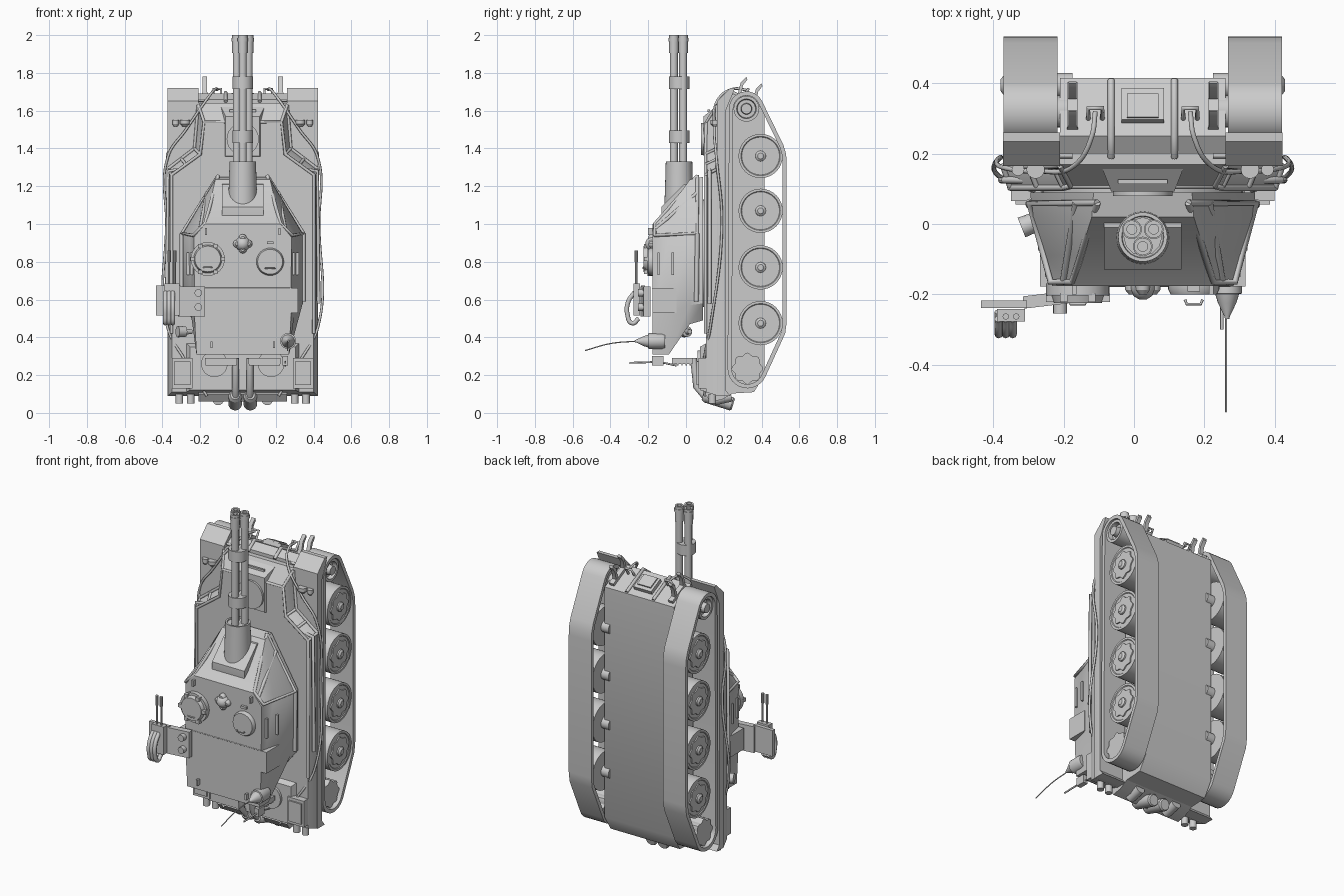
import bpy, bmesh, math
from mathutils import Vector

CX = 0.025  # the vehicle's own centre line


def add_mesh(name, verts, faces):
    me = bpy.data.meshes.new(name)
    me.from_pydata([tuple(v) for v in verts], [], faces)
    bm = bmesh.new()
    bm.from_mesh(me)
    bmesh.ops.recalc_face_normals(bm, faces=bm.faces)
    bm.to_mesh(me)
    bm.free()
    me.shade_smooth()
    me.set_sharp_from_angle(angle=math.radians(32))
    ob = bpy.data.objects.new(name, me)
    ob.location.x = CX
    bpy.context.collection.objects.link(ob)
    return ob


def loft(name, rings, closed=False):
    n, m = len(rings[0]), len(rings)
    verts = [p for r in rings for p in r]
    faces = []
    for k in range(m if closed else m - 1):
        a, b = k * n, ((k + 1) % m) * n
        faces += [(a + i, a + (i + 1) % n, b + (i + 1) % n, b + i) for i in range(n)]
    if not closed:
        faces += [tuple(range(n)), tuple(range((m - 1) * n, m * n))]
    return add_mesh(name, verts, faces)


def box(name, c, s, rx=0, rz=0):
    ring = lambda y: [(a * s[0] / 2, y, b * s[2] / 2) for a, b in ((-1, -1), (1, -1), (1, 1), (-1, 1))]
    ob = loft(name, [ring(-s[1] / 2), ring(s[1] / 2)])
    ob.location = (c[0] + CX, c[1], c[2])
    ob.rotation_euler = (rx, 0, rz)
    return ob


def lathe(name, p0, p1, prof, n=24):
    """Solid of revolution from p0 to p1; prof is (fraction, radius)."""
    p0, p1 = Vector(p0), Vector(p1)
    d = p1 - p0
    q = d.to_track_quat('Z', 'Y')
    ang = [2 * math.pi * i / n for i in range(n)]
    return loft(name, [[p0 + d * t + q @ Vector((r * math.cos(a), r * math.sin(a), 0)) for a in ang]
                       for t, r in prof])


def cyl(name, p0, p1, r, r1=None, n=24):
    return lathe(name, p0, p1, [(0, r), (1, r if r1 is None else r1)], n)


def prism(name, yz, u0, u1):
    return loft(name, [[(u, y, z) for y, z in yz] for u in (u0, u1)])


def plan(half, y):
    """Symmetric outline in the deck plane at height y."""
    return [(u, y, z) for u, z in half] + [(-u, y, z) for u, z in reversed(half)]


def tube(name, pts, r, smooth=False):
    cu = bpy.data.curves.new(name, 'CURVE')
    cu.dimensions, cu.bevel_depth, cu.bevel_resolution, cu.use_fill_caps = '3D', r, 2, True
    sp = cu.splines.new('BEZIER' if smooth else 'POLY')
    if smooth:
        sp.bezier_points.add(len(pts) - 1)
        for b, p in zip(sp.bezier_points, pts):
            b.co, b.handle_left_type, b.handle_right_type = p, 'AUTO', 'AUTO'
    else:
        sp.points.add(len(pts) - 1)
        for b, p in zip(sp.points, pts):
            b.co = (*p, 1)
    ob = bpy.data.objects.new(name, cu)
    ob.location.x = CX
    bpy.context.collection.objects.link(ob)


# Hull tub, raised deck and rear deck
prism("lower_hull", [(.20, .10), (.20, 1.66), (.25, 1.69), (.415, 1.61), (.415, .20), (.36, .11)], -.235, .235)
low = [(.235, 1.64), (.255, 1.40), (.398, 1.29), (.398, .09)]
top = [(.205, 1.54), (.225, 1.37), (.375, 1.26), (.375, .11)]
loft("upper_deck", [plan(low, .20), plan(low, .17), plan(top, .105)])
loft("engine_deck", [plan([(.30, .37), (.30, .11)], .11), plan([(.28, .35), (.28, .12)], .075)])
loft("glacis_block", [plan([(.12, 1.63), (.12, 1.34)], .17), plan([(.09, 1.57), (.09, 1.36)], .093)])
cyl("driver_hatch", (0, .10, 1.45), (0, .08, 1.45), .085)
box("glacis_handle", (0, .12, 1.60), (.14, .012, .012))
box("nose_box", (0, .335, 1.655), (.12, .10, .035), rx=-.45)
box("nose_box_lid", (0, .335, 1.675), (.09, .075, .015), rx=-.45)
prism("rear_plate", [(.10, .10), (.13, .06), (.19, .07), (.40, .19), (.20, .20)], -.235, .235)

# Track loop outline (y, z): sprocket arc, ground run, idler arc
arc = lambda cy, cz, r, a, b, n: [(cy + r * math.cos(math.radians(a + (b - a) * i / n)),
                                   cz + r * math.sin(math.radians(a + (b - a) * i / n))) for i in range(n + 1)]
outer = arc(.32, 1.61, .092, 180, 28, 12) + [(.515, 1.42), (.530, 1.37), (.533, 1.32), (.533, .48), (.525, .42)] \
    + arc(.325, .235, .105, -22, -180, 12)
N = len(outer)
inner = []
for i in range(N):
    d = (Vector(outer[(i + 1) % N]) - Vector(outer[i - 1])).normalized()
    inner.append((outer[i][0] + d.y * .022, outer[i][1] - d.x * .022))


def star(u0, u1, cy, cz, r):
    rings = []
    for u in (u0, u1):
        rings.append([(u, cy + r * (1 + .09 * math.cos(8 * a)) * math.cos(a),
                       cz + r * (1 + .09 * math.cos(8 * a)) * math.sin(a))
                      for a in [2 * math.pi * i / 48 for i in range(48)]])
    return rings


for s, side in ((-1, "left"), (1, "right")):
    loft("track_" + side, [[(s * u, *p) for p in ring] for u, ring in
                           ((.243, outer), (.396, outer), (.396, inner), (.243, inner))], closed=True)
    # Road wheels with lobed dish and hub
    for k, z in enumerate((1.36, 1.07, .77, .475)):
        lathe(f"road_wheel_{side}_{k}", (s * .25, .395, z), (s * .385, .395, z),
              [(0, .117), (1, .117), (1, .104), (.97, .100)], 32)
        loft(f"wheel_dish_{side}_{k}", star(s * .37, s * .388, .395, z, .078))
        lathe(f"wheel_hub_{side}_{k}", (s * .36, .395, z), (s * .405, .395, z), [(0, .03), (.8, .028), (1, .016)], 12)
        cyl(f"axle_{side}_{k}", (s * .2, .395, z), (s * .26, .395, z), .035)
    lathe("sprocket_" + side, (s * .25, .32, 1.61), (s * .385, .32, 1.61),
          [(0, .068), (1, .068), (1, .052), (.8, .048), (.8, .03), (1.06, .027)])
    loft("idler_" + side, star(s * .25, s * .375, .325, .235, .077))
    for z, y in ((1.61, .32), (.235, .325)):
        cyl("final_drive_" + side, (s * .2, y, z), (s * .26, y, z), .045)

    # Fenders
    prism("fender_" + side, [(.165, .09), (.165, 1.65), (.235, 1.72), (.26, 1.72), (.235, 1.66), (.21, 1.6),
                             (.21, .12), (.235, .09)], s * .235, s * .398)
    tube("fender_rail_" + side, [(s * .20, .195, 1.655), (s * .39, .195, 1.655)], .008)
    # Tubular deck edging and shoulder frames
    tube("deck_edge_" + side, [(0, .108, 1.54), (s * .205, .108, 1.54), (s * .225, .103, 1.37), (s * .377, .103, 1.26),
                               (s * .377, .103, .42)], .009)
    tube("deck_edge_outer_" + side, [(s * .235, .165, 1.63), (s * .255, .165, 1.40), (s * .398, .165, 1.29)], .009)
    for a, b in (((.205, .108, 1.54), (.235, .165, 1.63)), ((.225, .103, 1.37), (.255, .165, 1.40)),
                 ((.377, .103, 1.26), (.398, .165, 1.29)), ((.30, .103, 1.315), (.325, .165, 1.345))):
        tube("shoulder_strut_" + side, [(s * a[0], *a[1:]), (s * b[0], *b[1:])], .008)
    tube("front_bar_" + side, [(s * .27, .125, 1.30), (s * .395, .125, 1.28), (s * .402, .125, .58)], .010)
    # Headlights
    for u, r in ((.355, .018), (.305, .026)):
        lathe("headlight_" + side, (s * u, .155, 1.515), (s * u, .155, 1.55), [(0, r * .5), (.4, r), (1, r)], 16)
        cyl("headlight_post_" + side, (s * u, .15, 1.525), (s * u, .2, 1.525), .006, n=8)
    # Nose ribs, hooks, towing cable
    tube("nose_rib_" + side, [(s * .09, .19, 1.65), (s * .09, .25, 1.695), (s * .09, .41, 1.615)], .010)
    for y, z in ((.29, 1.675), (.37, 1.64)):
        prism("tow_hook_" + side, [(y, z), (y + .012, z + .06), (y + .035, z + .09), (y + .03, z + .105),
                                   (y, z + .075), (y - .02, z)], s * .188, s * .212)
    box("hook_base_" + side, (s * .2, .335, 1.658), (.03, .14, .02), rx=-.45)
    tube("tow_shackle_" + side, [(s * .115, .30, 1.67), (s * .115, .33, 1.715), (s * .155, .33, 1.715),
                                 (s * .155, .30, 1.67)], .007)
    tube("tow_cable_" + side, [(s * .135, .32, 1.71), (s * .145, .25, 1.715), (s * .19, .17, 1.66), (s * .30, .15, 1.50),
                               (s * .395, .16, 1.36), (s * .404, .19, 1.0), (s * .40, .13, .46),
                               (s * .30, .095, .27), (s * .19, .10, .09)], .007, smooth=True)
    # Rear deck fans, boxes, grilles, tail lights, exhausts
    cyl("deck_fan_" + side, (s * .15, .08, .26), (s * .15, .06, .26), .07, n=32)
    box("stowage_box_" + side, (s * .32, .09, .21), (.11, .05, .16))
    box("stowage_lid_" + side, (s * .32, .062, .21), (.085, .012, .125))
    box("rear_grille_" + side, (s * .115, -.02, .275), (.17, .11, .03))
    for i in range(5):
        box("grille_slat_" + side, (s * .115, -.065 + i * .022, .257), (.165, .007, .012))
    for u in (.335, .275):
        cyl("tail_light_" + side, (s * u, .14, .10), (s * u, .14, .05), .02, n=16)
    tube("exhaust_pipe_" + side, [(s * .038, .04, .29), (s * .038, .055, .14), (s * .038, .11, .075)], .018)
    lathe("exhaust_can_" + side, (s * .04, .09, .095), (s * .04, .25, .045), [(0, .025), (.1, .036), (.95, .036), (1, .03)])
    cyl("rear_tank_" + side, (s * .13, .15, .07), (s * .13, .24, .09), .03, n=16)

# Turret ring and faceted turret
cyl("turret_ring", (0, .115, .845), (0, .07, .845), .285, n=48)
loft("turret", [plan([(.14, 1.25), (.32, .95), (.32, .58), (.25, .49)], .09),
                plan([(.145, 1.235), (.315, .95), (.315, .57), (.25, .47)], .02),
                plan([(.18, 1.083), (.28, .94), (.275, .53), (.245, .31)], -.09),
                plan([(.20, 1.00), (.258, .93), (.255, .50), (.245, .31)], -.177)])
for s, side in ((-1, "left"), (1, "right")):
    # Turret cage bars
    tube("cage_front_" + side, [(s * .13, .06, 1.255), (s * .20, -.165, 1.0), (s * .262, -.165, .94),
                                (s * .322, .06, .95), (s * .13, .06, 1.255)], .010)
    tube("cage_mid_" + side, [(s * .19, .06, 1.165), (s * .225, -.16, .975)], .010)
    tube("cage_side_" + side, [(s * .322, .06, .95), (s * .322, .055, .59)], .012)
    # Side slots and panels
    for y, u in ((-.145, .268), (-.07, .288)):
        box("side_slot_" + side, (s * u, y, .79), (.02, .012, .12))
    prism("side_panel_" + side, [(-.178, .53), (-.178, .66), (-.05, .66), (-.05, .53)], s * .24, s * .292)
    for u, z in ((.195, .96), (.165, .36)):
        box("lifting_lug_" + side, (s * u, -.185, z), (.012, .03, .035))
tube("roof_seam", [(-.25, -.176, .66), (.25, -.176, .66)], .003)

# Mantlet and three-barrel gun
prism("mantlet", [(-.13, 1.04), (-.13, 1.09), (-.01, 1.21), (.065, 1.215), (.065, 1.0), (-.12, .98)], -.11, .11)
lathe("gun_sleeve", (0, -.037, 1.08), (0, -.037, 1.33), [(0, .078), (.45, .074), (1, .07), (1, .06), (.97, .058)], 32)
for k, (u, y) in enumerate(((-.031, -.015), (.031, -.015), (0, -.064))):
    lathe(f"barrel_{k}", (u, y, 1.28), (u, y, 2.0),
          [(0, .021), (.87, .021), (.87, .025), (1, .025), (1, .014), (.94, .014)], 20)
    cyl(f"muzzle_band_{k}", (u, y, 1.965), (u, y, 1.985), .028, n=20)
for z in (1.43, 1.715):
    cyl("barrel_clamp", (0, -.036, z), (0, -.036, z + .065), .055, n=12)

# Roof fittings
lathe("cupola", (-.185, -.17, .815), (-.185, -.225, .815), [(0, .09), (.6, .09), (.6, .075), (1, .068)], 32)
for i in range(6):
    a = i * math.pi / 3
    box("cupola_block", (-.185 + .08 * math.cos(a), -.21, .815 + .08 * math.sin(a)), (.022, .025, .022))
lathe("loader_hatch", (.145, -.17, .80), (.145, -.20, .80), [(0, .073), (.5, .073), (1, .066)], 32)
for u, z in ((-.185, .77), (.145, .765)):
    tube("hatch_handle", [(u - .025, -.215, z), (u - .02, -.228, z), (u + .02, -.228, z), (u + .025, -.215, z)], .004)
lathe("roof_vent", (0, -.17, .895), (0, -.215, .895), [(0, .04), (.4, .038), (.8, .025), (1, .01)])
for i in range(4):
    a = math.pi / 2 * i
    lathe("vent_lobe", (.03 * math.cos(a), -.17, .895 + .03 * math.sin(a)),
          (.03 * math.cos(a), -.20, .895 + .03 * math.sin(a)), [(0, .022), (.6, .02), (1, .01)], 12)
box("roof_periscope", (.145, -.182, .90), (.035, .02, .014))

# Remote machine gun on a side arm
box("gun_arm", (-.27, -.215, .59), (.14, .035, .16), rz=.12)
box("gun_plate", (-.395, -.228, .595), (.13, .022, .16))
for z in (.56, .635):
    cyl("arm_bolt", (-.235, -.20, z), (-.235, -.255, z), .02, n=16)
box("gun_receiver", (-.375, -.26, .60), (.08, .035, .17))
for u in (-.39, -.36):
    cyl("gun_barrel", (u, -.263, .67), (u, -.263, .80), .006, n=10)
    cyl("gun_muzzle", (u, -.263, .80), (u, -.263, .86), .009, n=10)
for u in (-.41, -.39, -.37):
    tube("ammo_feed", [(u, -.25, .50), (u, -.285, .475), (u, -.31, .52), (u, -.305, .59), (u, -.27, .64)], .012, smooth=True)

# Antennas and small searchlight
lathe("antenna_base", (.24, -.11, .38), (.24, -.27, .38),
      [(0, .036), (.1, .042), (.55, .042), (.56, .034), (.72, .026), (.95, .008), (1, .006)], 20)
tube("antenna_whip", [(.237, -.26, .38), (.237, -.40, .367), (.237, -.535, .33)], .003, smooth=True)
box("wind_sensor", (.225, -.15, .275), (.03, .06, .05))
tube("sensor_rod", [(.225, -.30, .265), (.225, -.14, .27), (.225, -.05, .25)], .005)
lathe("searchlight", (-.27, .02, .43), (-.345, -.01, .43), [(0, .012), (.4, .015), (.45, .028), (1, .03)], 16)
